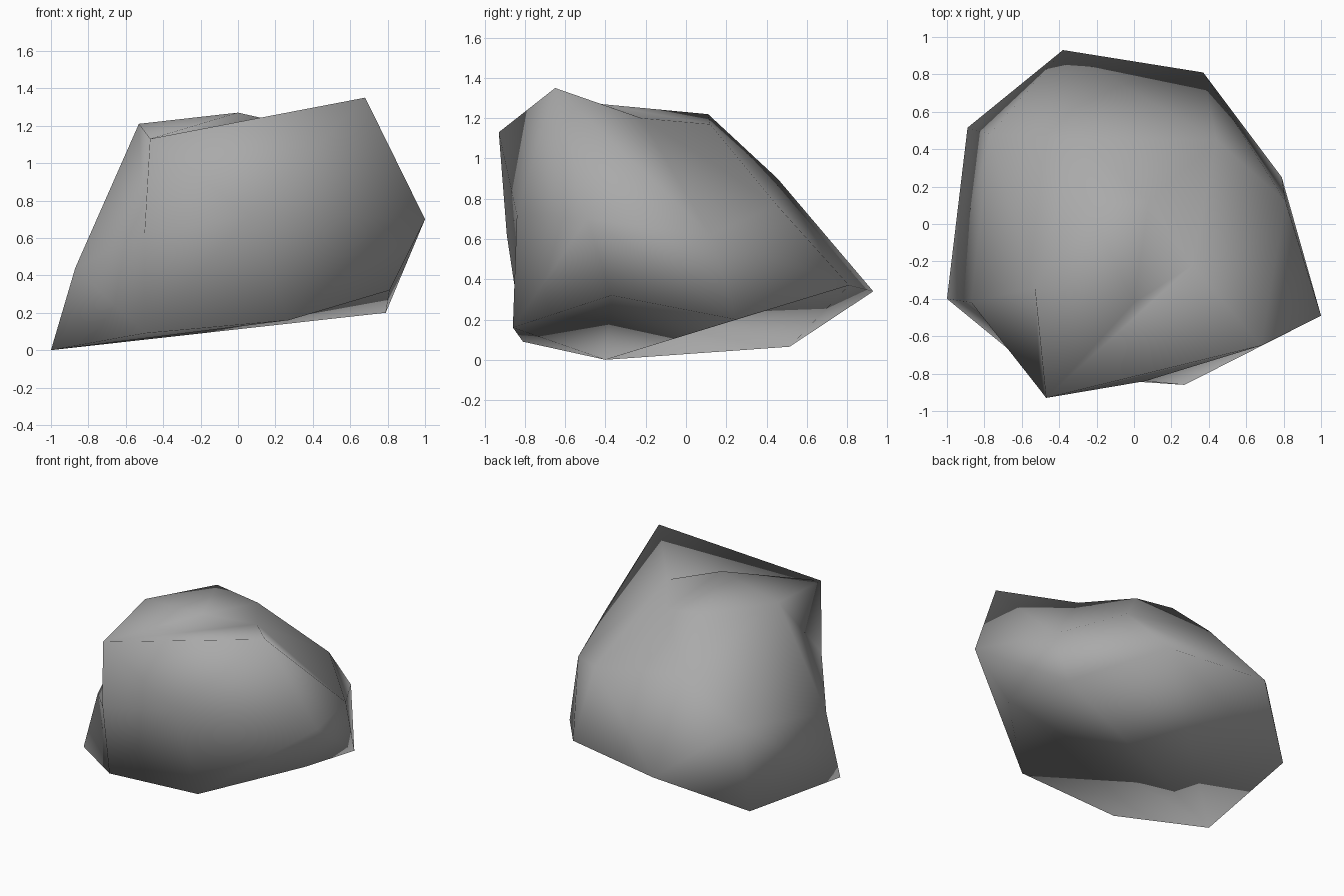
import bpy
import bmesh

cube = bpy.data.objects.get("Cube")
if cube:
    bpy.data.objects.remove(cube, do_unlink=True)

# Stone colour
stone = bpy.data.materials.new("stone_grey")
stone.use_nodes = True
grey = (0.4, 0.4, 0.4, 1.0)
stone.diffuse_color = grey
stone.node_tree.nodes["Principled BSDF"].inputs["Base Color"].default_value = grey

# Corners of the boulder, one letter each
corners = {
    # rim of the underside
    "A": (-1, -.4, 0), "N": (-.5, -.81, .09), "H": (.27, -.86, .16), "W": (.81, -.37, .32),
    "M": (.79, .25, .2), "F": (.37, .81, .37), "E": (-.38, .93, .34), "G": (-.89, .515, .065),
    # waist, with Y as the bulge on the front
    "K": (-.87, -.42, .44), "S": (-.5, -.89, .62), "Y": (.06, -.84, .72), "C": (1, -.49, .7),
    "Q": (.81, .12, .62), "V": (.44, .45, .77), "T": (-.29, .455, .9), "U": (-.77, .48, .65),
    # crown, with R as the dip between the two peaks D and P
    "B": (-.47, -.93, 1.13), "D": (.68, -.65, 1.35), "X": (.08, .12, 1.17),
    "J": (-.25, .11, 1.22), "I": (-.53, -.34, 1.21), "P": (0, -.42, 1.27), "R": (.31, -.22, 1.2),
}

# Facets fan out from a hub corner (first letter) along its rim corners
facet_fans = {
    "underside": "ANHWMFGU",
    "left_flank": "KANSIUA",
    "left_shoulder": "SBI",
    "front": "YBSNHCDB",
    "front_foot": "HWC",
    "peak": "DCQRB",
    "right_foot": "MWCQF",
    "back_slope": "TJXVEUIJ",
    "back_foot": "EVFGU",
    "crown": "PIBRXJI",
    "right_shoulder": "VFQRX",
}

bm = bmesh.new()
verts = {name: bm.verts.new(co) for name, co in corners.items()}
for fan in facet_fans.values():
    hub, rim = fan[0], fan[1:]
    for a, b in zip(rim, rim[1:]):
        bm.faces.new([verts[hub], verts[a], verts[b]]).smooth = True
bmesh.ops.recalc_face_normals(bm, faces=bm.faces[:])

mesh = bpy.data.meshes.new("boulder")
bm.to_mesh(mesh)
bm.free()
mesh.materials.append(stone)
boulder = bpy.data.objects.new("boulder", mesh)
bpy.context.collection.objects.link(boulder)
